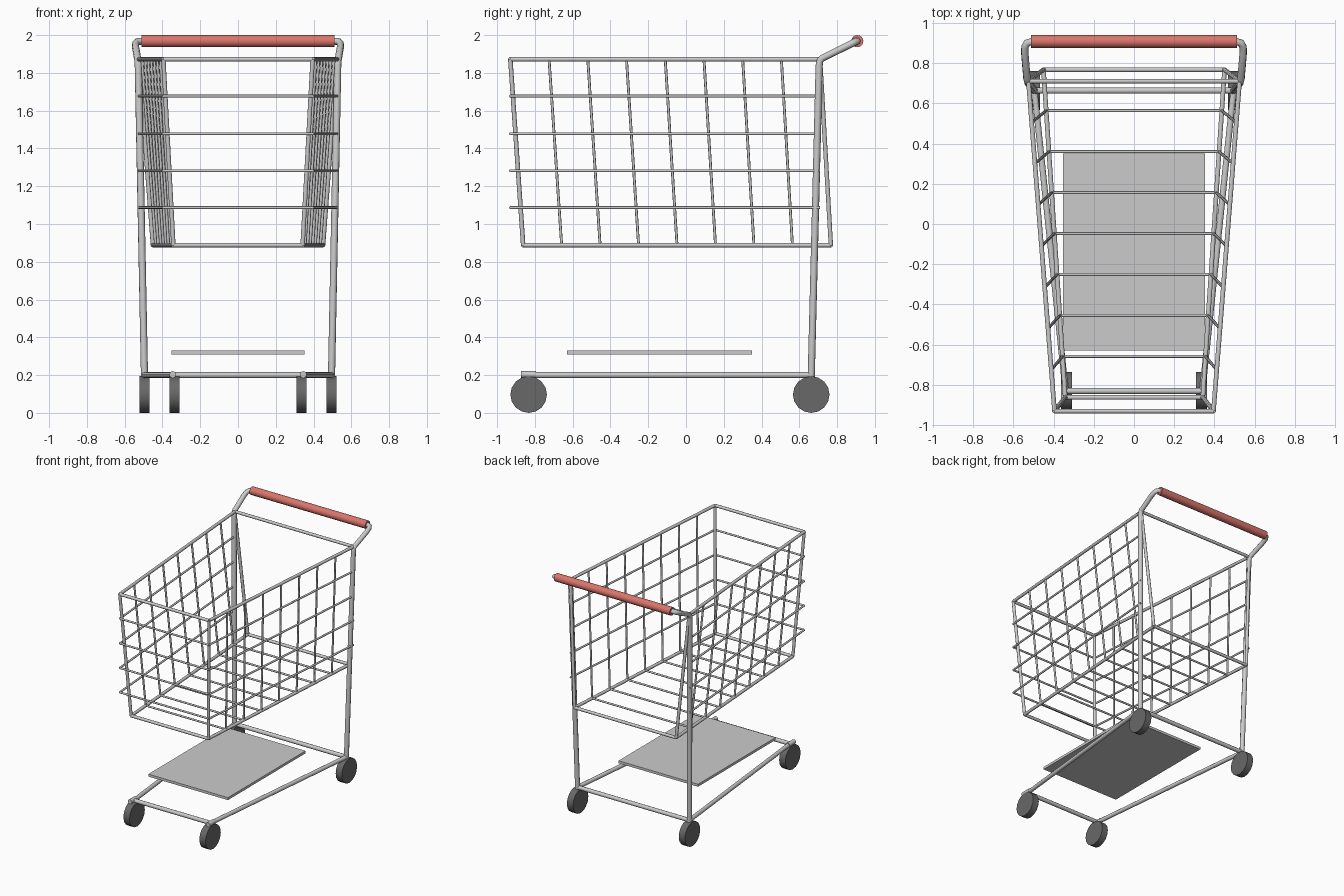
import bpy, bmesh, math
from mathutils import Vector, Matrix

if "Cube" in bpy.data.objects:
    bpy.data.objects.remove(bpy.data.objects["Cube"])


def finish(name, bm, color=None):
    me = bpy.data.meshes.new(name)
    bm.to_mesh(me)
    bm.free()
    ob = bpy.data.objects.new(name, me)
    bpy.context.collection.objects.link(ob)
    if color:
        mat = bpy.data.materials.get(color[0]) or bpy.data.materials.new(color[0])
        mat.diffuse_color = color[1]
        mat.use_nodes = True
        mat.node_tree.nodes["Principled BSDF"].inputs["Base Color"].default_value = mat.diffuse_color
        me.materials.append(mat)
    bpy.ops.object.select_all(action='DESELECT')
    ob.select_set(True)
    bpy.context.view_layer.objects.active = ob
    return ob


def smooth():
    bpy.ops.object.shade_smooth_by_angle(angle=math.radians(50))


def tubes(name, segments, r, sides=10, color=None):
    """One object made of straight round bars, each given by its two ends."""
    bm = bmesh.new()
    for a, b in segments:
        a, b = Vector(a), Vector(b)
        d = b - a
        mat = Matrix.Translation((a + b) / 2) @ d.to_track_quat('Z', 'Y').to_matrix().to_4x4()
        bmesh.ops.create_cone(bm, cap_ends=True, segments=sides, radius1=r, radius2=r,
                              depth=d.length, matrix=mat)
    ob = finish(name, bm, color)
    smooth()
    return ob


def path_tube(name, pts, r):
    """Continuous bent pipe through the points."""
    cu = bpy.data.curves.new(name, 'CURVE')
    cu.dimensions = '3D'
    cu.bevel_depth, cu.bevel_resolution, cu.use_fill_caps = r, 2, True
    sp = cu.splines.new('POLY')
    sp.points.add(len(pts) - 1)
    for p, co in zip(sp.points, pts):
        p.co = (*co, 1)
    ob = bpy.data.objects.new(name, cu)
    bpy.context.collection.objects.link(ob)
    bpy.ops.object.select_all(action='DESELECT')
    ob.select_set(True)
    bpy.context.view_layer.objects.active = ob
    bpy.ops.object.convert(target='MESH')
    smooth()


def ring(corners, closed=True):
    n = len(corners)
    return [(corners[i], corners[(i + 1) % n]) for i in range(n if closed else n - 1)]


def mix(a, b, t):
    return Vector(a).lerp(Vector(b), t)


RED = ("handle_red", (0.70, 0.18, 0.15, 1))
BLACK = ("wheel_black", (0.14, 0.14, 0.14, 1))


def top_corners(z):
    return [(-0.525, 0.71, z), (-0.395, -0.93, z), (0.395, -0.93, z), (0.525, 0.71, z)]


# Basket rims and corner edges
top = top_corners(1.872)
bottom = [(-0.45, 0.767, 0.888), (-0.342, -0.862, 0.888),
          (0.342, -0.862, 0.888), (0.45, 0.767, 0.888)]
tubes("basket_top_rim", ring(top), 0.012)
tubes("basket_bottom_rim", ring(bottom), 0.012)
tubes("basket_corner_edges", list(zip(top, bottom)), 0.012)

# Level wires around the front and sides, open at the back
level = []
for z in (1.677, 1.478, 1.282, 1.087):
    level += ring(top_corners(z), closed=False)
tubes("basket_level_wires", level, 0.0075, 8)

# Side wires and floor wires
side, floor = [], []
for i in range(1, 8):
    t = i / 8
    left, right = mix(bottom[1], bottom[0], t), mix(bottom[2], bottom[3], t)
    floor.append((left, right))
    side.append((left, mix(top[1], top[0], t)))
    side.append((right, mix(top[2], top[3], t)))
tubes("basket_side_wires", side, 0.0075, 8)
tubes("basket_floor_wires", floor, 0.0075, 8)

# Rear posts bending into the handle arms
for s, label in ((-1, "left"), (1, "right")):
    path_tube(label + "_post_and_handle_arm",
              [(s * 0.495, 0.663, 0.19), (s * 0.528, 0.705, 1.84), (s * 0.529, 0.709, 1.865),
               (s * 0.532, 0.722, 1.878), (s * 0.543, 0.85, 1.941), (s * 0.542, 0.88, 1.956),
               (s * 0.532, 0.9, 1.966), (s * 0.505, 0.907, 1.968)], 0.019)

# Handle grip
tubes("handle_grip", [((-0.512, 0.907, 1.968), (0.512, 0.907, 1.968))], 0.032, 16, RED)

# Base frame
base = [(-0.495, 0.663, 0.2), (-0.34, -0.83, 0.2), (0.34, -0.83, 0.2), (0.495, 0.663, 0.2)]
tubes("base_frame", ring(base), 0.016)
tubes("base_frame_front_ends",
      [((s * 0.345, -0.873, 0.203), (s * 0.345, -0.795, 0.203)) for s in (-1, 1)], 0.018)

# Wheels
for label, x, y in (("front", 0.336, -0.833), ("rear", 0.495, 0.663)):
    for s, hand in ((-1, "left"), (1, "right")):
        tubes(f"{label}_{hand}_wheel",
              [((s * x - 0.027, y, 0.097), (s * x + 0.027, y, 0.097))], 0.097, 16, BLACK)

# Lower shelf
bm = bmesh.new()
bmesh.ops.create_cube(bm, size=1, matrix=Matrix.Translation((0, -0.14, 0.32))
                      @ Matrix.Diagonal((0.704, 0.98, 0.02, 1)))
finish("lower_shelf", bm)
